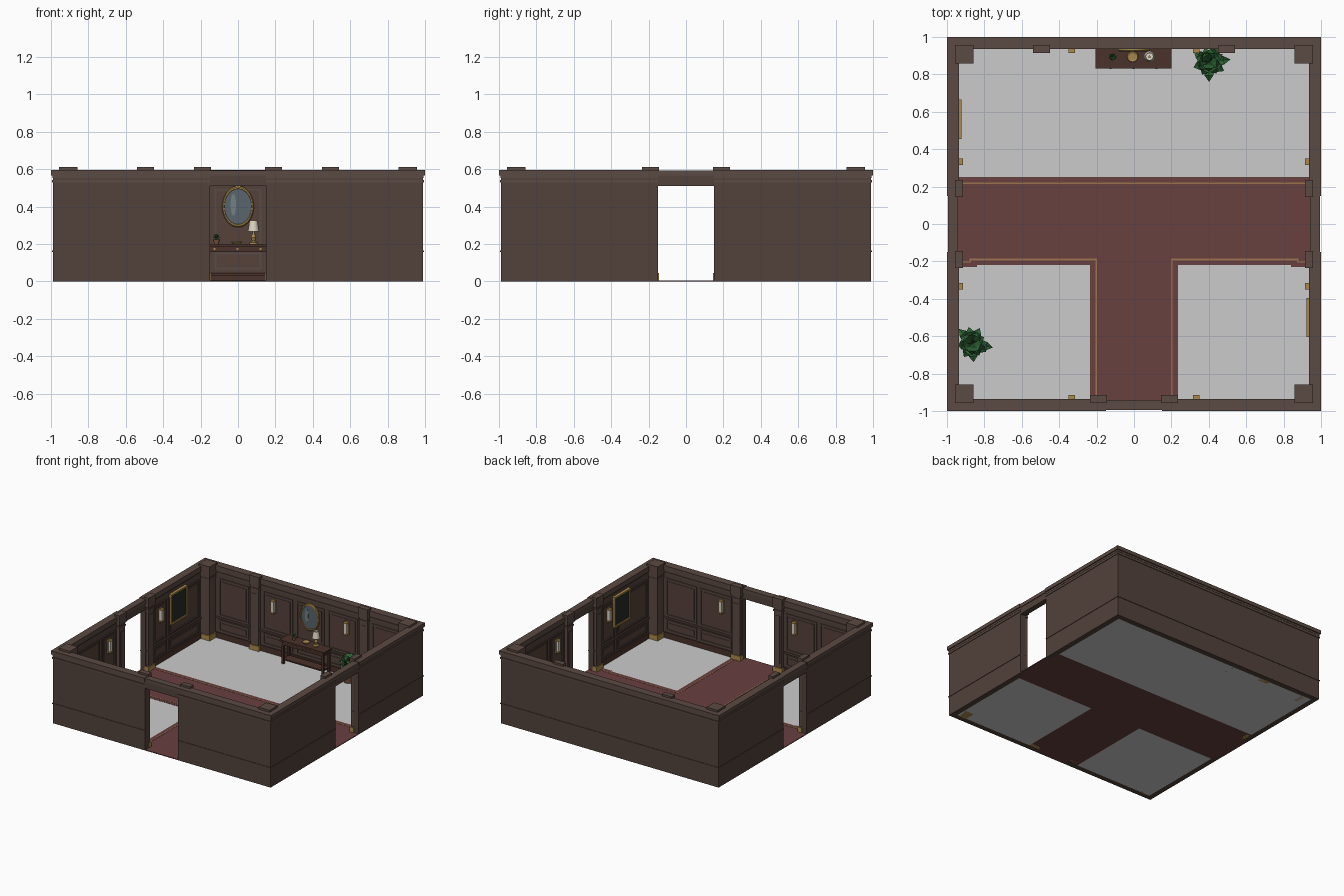
import bpy, bmesh, math, random
from mathutils import Matrix, Vector

if "Cube" in bpy.data.objects:
    bpy.data.objects.remove(bpy.data.objects["Cube"])

random.seed(4)


def material(name, r, g, b):
    m = bpy.data.materials.new(name)
    m.diffuse_color = (r, g, b, 1)
    m.use_nodes = True
    m.node_tree.nodes["Principled BSDF"].inputs["Base Color"].default_value = m.diffuse_color
    return m


WALL = material("wall_wood", .085, .054, .044)
TRIM = material("trim_wood", .105, .067, .054)
INSET = material("panel_wood", .095, .055, .044)
DARK = material("dark_wood", .07, .032, .024)
GOLD = material("brass", .40, .25, .07)
CARPET = material("carpet", .14, .05, .05)
LINE = material("carpet_line", .33, .17, .08)
GLASS = material("mirror_glass", .10, .13, .15)
SHINE = material("mirror_shine", .17, .22, .23)
CREAM = material("lamp_shade", .75, .68, .55)
CANVAS = material("canvas", .02, .025, .018)
LEAF = material("leaf", .025, .12, .035)
POT = material("pot", .20, .10, .05)
# Side name: rotation of the back wall (u along the wall, d outward, z up)
SIDES = {"back": 0, "left": 90, "front": 180, "right": -90}


def finish(bm, name, mat, rot=0, smooth=False):
    bmesh.ops.recalc_face_normals(bm, faces=bm.faces)
    bm.transform(Matrix.Rotation(math.radians(rot), 4, 'Z'))
    me = bpy.data.meshes.new(name)
    bm.to_mesh(me)
    bm.free()
    ob = bpy.data.objects.new(name, me)
    bpy.context.collection.objects.link(ob)
    if mat:
        me.materials.append(mat)
    if smooth:
        bpy.context.view_layer.objects.active = ob
        ob.select_set(True)
        bpy.ops.object.shade_smooth_by_angle()
        ob.select_set(False)
    return ob


def boxes(name, mat, items, rot=0):
    bm = bmesh.new()
    for x0, x1, y0, y1, z0, z1 in items:
        m = Matrix.Translation(((x0 + x1) / 2, (y0 + y1) / 2, (z0 + z1) / 2))
        m = m @ Matrix.Diagonal((x1 - x0, y1 - y0, z1 - z0, 1))
        bmesh.ops.create_cube(bm, size=1, matrix=m)
    return finish(bm, name, mat, rot)


def lathe(name, mat, profile, x, y, z, n=20, tilt=0, sx=1, sy=1):
    """Spin (radius, height) points; tilt turns the axis to face the front."""
    bm = bmesh.new()
    rings = [[bm.verts.new((r * sx * math.cos(i * math.tau / n), r * sy * math.sin(i * math.tau / n), h))
              for i in range(n)] for r, h in profile]
    for a, b in zip(rings, rings[1:]):
        for i in range(n):
            bm.faces.new((a[i], a[(i + 1) % n], b[(i + 1) % n], b[i]))
    bm.faces.new(rings[0])
    bm.faces.new(rings[-1])
    bm.transform(Matrix.Translation((x, y, z)) @ Matrix.Rotation(math.radians(tilt), 4, 'X'))
    return finish(bm, name, mat, smooth=True)


def frame(u0, u1, z0, z1, d0, d1, w):
    """Four bars round a rectangle on a wall."""
    return [(u0, u1, d0, d1, z0, z0 + w), (u0, u1, d0, d1, z1 - w, z1),
            (u0, u0 + w, d0, d1, z0 + w, z1 - w), (u1 - w, u1, d0, d1, z0 + w, z1 - w)]


def plant(name, x, y, z, s, count):
    bm = bmesh.new()
    rib = [(0, 0, .10), (.35, .75, .30), (.75, .95, .22), (1.1, .6, 0)]
    for k in range(count):
        a = k * 2.4 + random.uniform(-.2, .2)
        reach = s * (1 - .55 * k / count) * random.uniform(.85, 1.05)
        lift = s * (.55 + .8 * k / count)
        out, side = Vector((math.cos(a), math.sin(a), 0)), Vector((-math.sin(a), math.cos(a), 0))
        rows = []
        for r, h, w in rib:
            c = Vector((x, y, z)) + out * r * reach + Vector((0, 0, h * lift))
            pts = [c - side * w * s, c - Vector((0, 0, w * s * .35)), c + side * w * s]
            for p in pts:
                p.x, p.y = max(-.94, min(.94, p.x)), max(-.94, min(.94, p.y))
            rows.append([bm.verts.new(p) for p in pts])
        for p, q in zip(rows, rows[1:]):
            for i in (0, 1):
                bm.faces.new((p[i], p[i + 1], q[i + 1], q[i]))
    bmesh.ops.remove_doubles(bm, verts=bm.verts, dist=1e-5)
    return finish(bm, name, LEAF)


# Floor slabs and T-shaped carpet
boxes("floor", None, [(-.945, .945, .25, .945, 0, .004), (-.945, -.235, -.945, -.22, 0, .004),
                      (.235, .945, -.945, -.22, 0, .004)])
boxes("carpet", CARPET, [(-.945, .945, -.22, .25, 0, .006), (-.235, .235, -.945, -.22, 0, .006),
                         (-.15, .15, -.99, -.945, 0, .006), (-.99, -.945, -.15, .15, 0, .006),
                         (.945, .99, -.15, .15, 0, .006)]
      + [(min(s * .84, s * .945), max(s * .84, s * .945), -.23, -.22, .001, .006) for s in (-1, 1)])
lines = [(-.93, .93, .213, .222, .005, .008)]
for s in (-1, 1):
    for a, b, y0, y1 in ((.2, .88, -.194, -.185), (.872, .93, -.206, -.197),
                         (.197, .206, -.935, -.185), (.872, .88, -.206, -.185)):
        lines.append((min(s * a, s * b), max(s * a, s * b), y0, y1, .005, .008))
boxes("carpet_border_line", LINE, lines)

for side, rot in SIDES.items():
    door = side != "back"

    def run(lo, hi, d0, d1, z0, z1):
        """A strip along the wall, broken at the doorway."""
        if not door:
            return [(lo, hi, d0, d1, z0, z1)]
        return [(lo, -.15, d0, d1, z0, z1), (.15, hi, d0, d1, z0, z1)]

    # Wall, cap and mouldings
    boxes(side + "_wall", WALL, run(-.99, .945, .945, .99, 0, .565), rot)
    boxes(side + "_wall_cap", TRIM, run(-1, .935, .935, 1, .567, .597), rot)
    boxes(side + "_crown_moulding", TRIM, run(-.995, .94, .94, .995, .53, .543)
          + run(-.992, .943, .938, .992, .552, .567), rot)
    boxes(side + "_outer_rail", WALL, run(-.994, .985, .985, .994, .158, .165), rot)
    boxes(side + "_baseboard", DARK, run(-.945, .945, .937, .946, .004, .05), rot)
    boxes(side + "_chair_rail", TRIM, run(-.945, .945, .936, .946, .165, .178), rot)
    if door:
        boxes(side + "_lintel", WALL, [(-.15, .15, .945, .99, .51, .567)], rot)
        boxes(side + "_lintel_cap", TRIM, [(-.15, .15, .94, .995, .565, .594)], rot)

    # Panel frames
    if side == "back":
        spans = [(-.83, -.56), (-.43, -.16), (-.125, .125), (.16, .43), (.56, .83)]
    elif side == "front":
        spans = [(-.84, -.56), (-.53, -.25), (.25, .53), (.56, .84)]
    else:
        spans = [(-.84, -.45), (-.42, -.25), (.25, .42), (.45, .84)]
    bars, fields = [], []
    for a, b in spans:
        for z0, z1 in ((.065, .155), (.19, .495)):
            bars += frame(a, b, z0, z1, .938, .946, .01)
            fields.append((a + .025, b - .025, .942, .946, z0 + .025, z1 - .025))
    boxes(side + "_panel_frames", TRIM, bars, rot)
    boxes(side + "_panel_fields", INSET, fields, rot)

    # Pilasters with brass plinths
    for n, u in enumerate((-.19, .19) if door else (-.495, .495)):
        p = f"{side}_pilaster_{n + 1}"
        boxes(p, TRIM, [(u - .036, u + .036, .92, .95, .045, .53), (u - .02, u + .02, .917, .93, .08, .47),
                        (u - .041, u + .041, .915, .95, .5, .515),
                        (u - .045, u + .045, .913, .957, .53, .613)], rot)
        boxes(p + "_plinth", GOLD, [(u - .045, u + .045, .913, .95, 0, .045)], rot)
    boxes(side + "_corner_pilaster", TRIM, [(-.95, -.866, .866, .95, .045, .5),
                                            (-.955, -.861, .861, .955, .49, .51),
                                            (-.957, -.857, .857, .957, .525, .613),
                                            (-.95, -.864, .864, .95, .5, .53)], rot)
    boxes(side + "_corner_plinth", GOLD, [(-.95, -.857, .857, .95, 0, .045)], rot)

    # Sconces
    for n, u in enumerate((-.333, .333)):
        p = f"{side}_sconce_{n + 1}"
        boxes(p + "_bracket", GOLD, [(u - .02, u + .02, .935, .946, .345, .455),
                                     (u - .018, u + .018, .913, .94, .348, .358),
                                     (u - .018, u + .018, .913, .94, .442, .45)], rot)
        boxes(p + "_glass", CREAM, [(u - .014, u + .014, .916, .936, .358, .442)], rot)

# Paintings
for side, u in (("left", .56), ("right", .5)):
    boxes(side + "_painting_frame", GOLD, frame(u - .105, u + .105, .27, .52, .922, .946, .014), SIDES[side])
    boxes(side + "_painting_canvas", CANVAS, [(u - .095, u + .095, .93, .946, .28, .51)], SIDES[side])

# Oval mirror
lathe("mirror_frame", GOLD, [(.085, 0), (.085, .012), (.08, .018), (.074, .018), (.072, .01)],
      0, .94, .4, 40, 90, 1, 1.3)
lathe("mirror_glass", GLASS, [(.074, 0), (.074, .012)], 0, .94, .4, 40, 90, 1, 1.3)
lathe("mirror_shine", SHINE, [(.058, 0), (.058, .0135)], -.025, .94, .41, 24, 90, .25, 1)

# Console table
boxes("console_top", DARK, [(-.205, .2, .832, .935, .188, .201)])
boxes("console_apron", DARK, [(-.19, .185, .842, .93, .158, .188)]
      + [(x - .055, x + .055, .838, .845, .163, .184) for x in (-.125, -.0025, .12)])
boxes("console_legs", DARK, [(x - .009, x + .009, y - .009, y + .009, 0, .16)
                             for x in (-.183, .178) for y in (.85, .922)])
boxes("console_shelf", DARK, [(-.185, .18, .848, .925, .032, .044)])
boxes("console_knobs", GOLD, [(x - .005, x + .005, .83, .84, .169, .179) for x in (-.125, -.0025, .12)])

# Tabletop objects
lathe("tray", GOLD, [(.02, 0), (.03, .008), (.028, .012), (.018, .006)], -.008, .895, .201)
lathe("lamp_base", GOLD, [(.022, 0), (.022, .008), (.008, .015), (.015, .035), (.006, .055), (.005, .1)],
      .083, .895, .201, 16)
lathe("lamp_shade", CREAM, [(.03, 0), (.021, .058), (.018, .058), (.026, .003)], .083, .895, .268)
lathe("small_pot", POT, [(.012, 0), (.018, .024), (.014, .024)], -.115, .893, .201, 12)
plant("small_pot_leaves", -.115, .893, .222, .026, 8)

# Floor plants
for n, (x, y) in enumerate(((.4, .865), (-.865, -.64))):
    lathe(f"floor_pot_{n + 1}", POT, [(.035, .004), (.05, .09), (.055, .09), (.055, .105), (.045, .105), (.044, .095)],
          x, y, 0, 16)
    plant(f"floor_plant_{n + 1}", x, y, .1, .105, 16)
